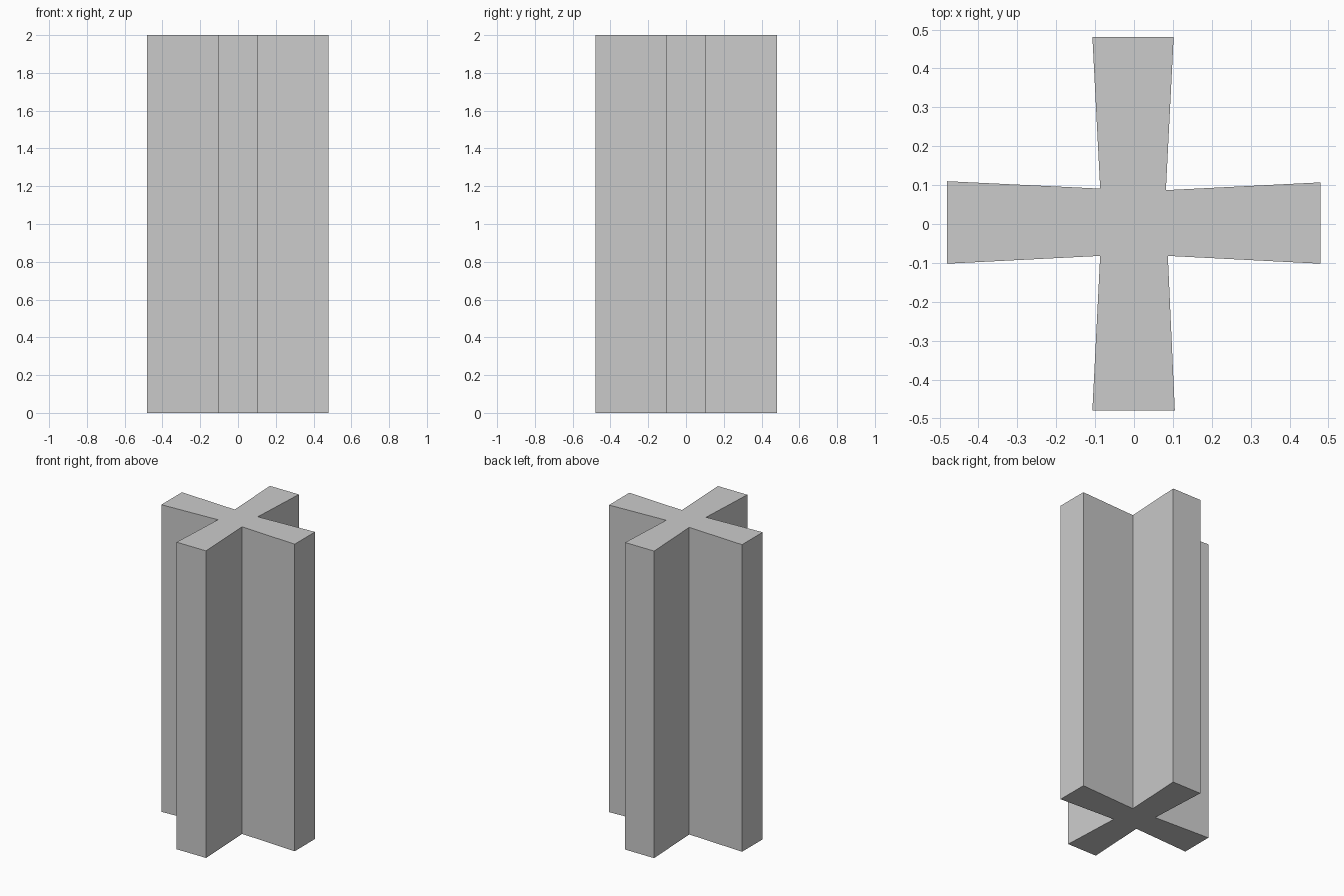
import bpy, bmesh

if "Cube" in bpy.data.objects:
    bpy.data.objects.remove(bpy.data.objects["Cube"])

HEIGHT = 2.0

# Cross-section of the post, counter-clockwise: four arms flaring outwards
profile = [
    (0.48, -0.102), (0.48, 0.107), (0.082, 0.087),       # right arm
    (0.102, 0.481), (-0.107, 0.481), (-0.087, 0.091),    # back arm
    (-0.481, 0.11), (-0.481, -0.102), (-0.087, -0.082),  # left arm
    (-0.107, -0.479), (0.105, -0.479), (0.087, -0.082),  # front arm
]

# Extrude the profile into a closed post
bm = bmesh.new()
base = bm.faces.new([bm.verts.new((x, y, 0)) for x, y in profile])
ext = bmesh.ops.extrude_face_region(bm, geom=[base], use_keep_orig=True)
top = [v for v in ext["geom"] if isinstance(v, bmesh.types.BMVert)]
bmesh.ops.translate(bm, verts=top, vec=(0, 0, HEIGHT))
bmesh.ops.recalc_face_normals(bm, faces=bm.faces)

mesh = bpy.data.meshes.new("cross_post")
bm.to_mesh(mesh)
bm.free()
bpy.context.collection.objects.link(bpy.data.objects.new("cross_post", mesh))
